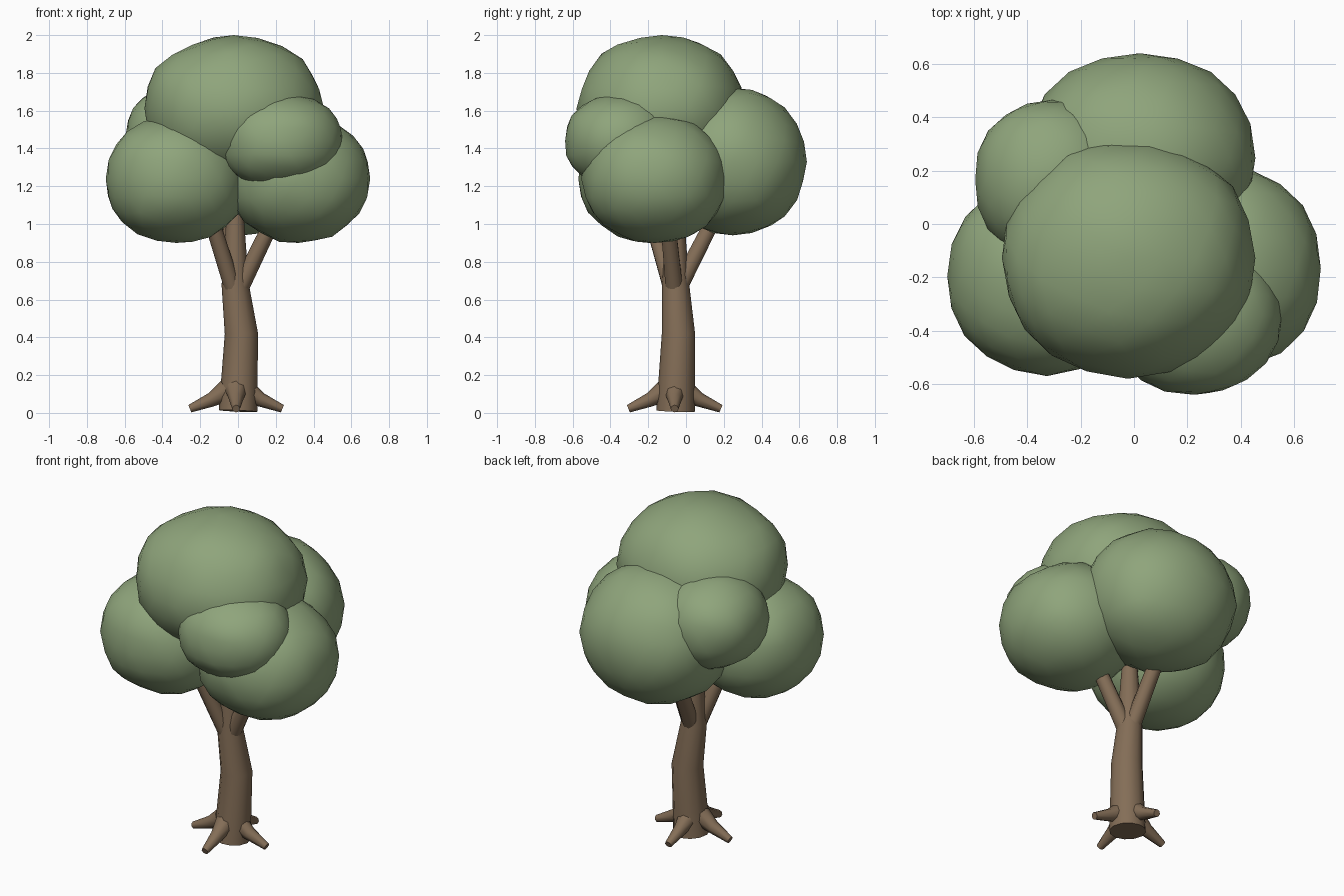
import bpy, bmesh, math
from mathutils import Vector, noise

cube = bpy.data.objects.get("Cube")
if cube:
    bpy.data.objects.remove(cube)


def material(name, rgb):
    mat = bpy.data.materials.new(name)
    mat.use_nodes = True
    mat.diffuse_color = (*rgb, 1)
    mat.node_tree.nodes["Principled BSDF"].inputs["Base Color"].default_value = (*rgb, 1)
    return mat


LEAF = material("leaf green", (0.275, 0.375, 0.2))
BARK = material("bark brown", (0.23, 0.155, 0.095))


def finish(name, bm, mat):
    bmesh.ops.recalc_face_normals(bm, faces=bm.faces)
    mesh = bpy.data.meshes.new(name)
    bm.to_mesh(mesh)
    bm.free()
    mesh.materials.append(mat)
    obj = bpy.data.objects.new(name, mesh)
    bpy.context.collection.objects.link(obj)
    bpy.ops.object.select_all(action='DESELECT')
    obj.select_set(True)
    bpy.context.view_layer.objects.active = obj
    bpy.ops.object.shade_smooth_by_angle(angle=math.radians(50))


def leaf_clump(name, center, size, seed):
    """Lumpy ball that exactly fills the box given by center and half size."""
    bm = bmesh.new()
    bmesh.ops.create_icosphere(bm, subdivisions=3, radius=1)
    shift = Vector((seed * 7.3, seed * 3.1, seed * 5.7))
    for v in bm.verts:
        v.co *= 1 + 0.04 * noise.noise(v.co * 2.2 + shift)
    for axis in range(3):
        values = [v.co[axis] for v in bm.verts]
        low, high = min(values), max(values)
        for v in bm.verts:
            unit = 2 * (v.co[axis] - low) / (high - low) - 1
            # slightly fuller than a plain ellipsoid
            unit = math.copysign(abs(unit) ** 0.95, unit)
            v.co[axis] = center[axis] + size[axis] * unit
    finish(name, bm, LEAF)


def limb(name, points, radii, sides=10):
    """Tapered tube through the points, with closed ends."""
    pts = [Vector(p) for p in points]
    bm = bmesh.new()
    rings = []
    for i, (p, r) in enumerate(zip(pts, radii)):
        along = (pts[min(i + 1, len(pts) - 1)] - pts[max(i - 1, 0)]).normalized()
        ref = Vector((0, 1, 0)) if abs(along.z) > 0.7 else Vector((0, 0, 1))
        u = ref.cross(along).normalized()
        w = along.cross(u)
        rings.append([bm.verts.new(p + r * (u * math.cos(a) + w * math.sin(a)))
                      for a in (math.tau * k / sides for k in range(sides))])
    for lower, upper in zip(rings, rings[1:]):
        for k in range(sides):
            n = (k + 1) % sides
            bm.faces.new((lower[k], lower[n], upper[n], upper[k]))
    bm.faces.new(rings[0])
    bm.faces.new(rings[-1])
    finish(name, bm, BARK)


# Crown of overlapping leaf clumps
leaf_clump("crown_top", (-0.02, -0.135, 1.61), (0.475, 0.445, 0.39), 1)
leaf_clump("crown_right", (-0.325, -0.2, 1.235), (0.375, 0.37, 0.335), 2)
leaf_clump("crown_left", (0.32, -0.165, 1.24), (0.38, 0.39, 0.34), 3)
leaf_clump("crown_front", (0.225, -0.345, 1.435), (0.33, 0.295, 0.255), 4)
leaf_clump("crown_back", (0.025, 0.25, 1.33), (0.43, 0.39, 0.39), 5)
leaf_clump("crown_back_right", (-0.31, 0.165, 1.47), (0.285, 0.3, 0.265), 6)

# Trunk with a slight bend, continuing up into the crown
limb("trunk", [(0, -0.055, 0.01), (0.018, -0.04, 0.42), (-0.015, -0.055, 0.68),
               (-0.015, -0.055, 1.05)],
     [0.102, 0.088, 0.072, 0.045], 12)

# Branches rising into the crown
limb("branch_left", [(0, -0.06, 0.64), (0.2, -0.1, 1.05)], [0.048, 0.04])
limb("branch_back", [(-0.01, -0.05, 0.64), (-0.045, 0.16, 1.05)], [0.048, 0.04])
limb("branch_front_right", [(-0.03, -0.08, 0.67), (-0.15, -0.19, 1.05)], [0.045, 0.04])

# Four roots around the base, sloping down to the ground
for name, dx, dy in (("left", 1, 0), ("right", -1, 0), ("front", 0, -1), ("back", 0, 1)):
    path = [(dx * d - 0.01, dy * d - 0.06, z)
            for d, z in ((0.05, 0.12), (0.13, 0.07), (0.245, 0.022))]
    limb("root_" + name, path, [0.058, 0.038, 0.021], 8)
